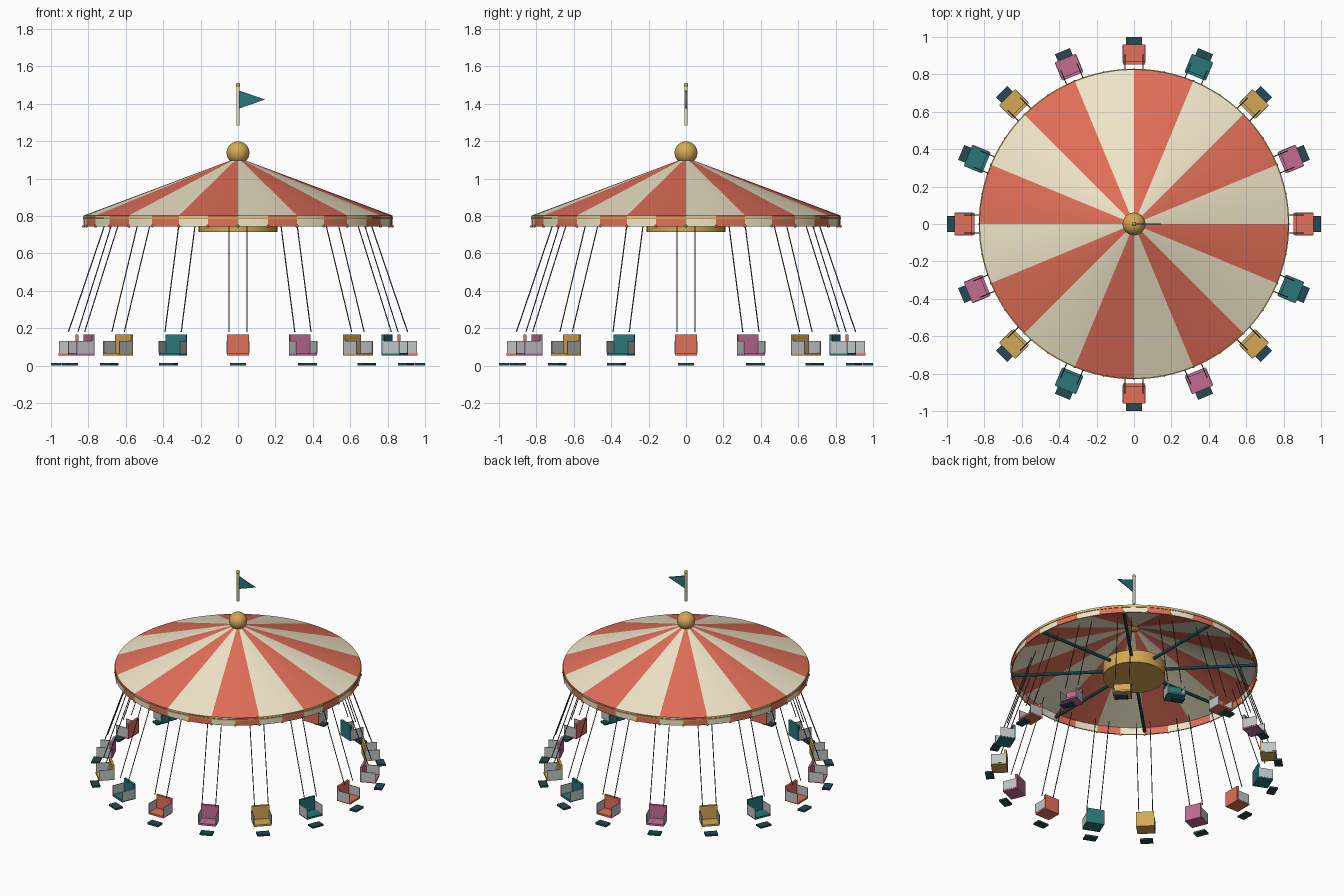
import bpy, bmesh
from math import sin, cos, pi, radians
from mathutils import Vector, Matrix

if "Cube" in bpy.data.objects:
    bpy.data.objects.remove(bpy.data.objects["Cube"])


def mat(name, r, g, b):
    m = bpy.data.materials.new(name)
    m.diffuse_color = (r, g, b, 1)
    m.use_nodes = True
    m.node_tree.nodes["Principled BSDF"].inputs["Base Color"].default_value = m.diffuse_color
    return m


RED = mat("coral", 0.76, 0.16, 0.10)
CREAM = mat("cream", 0.87, 0.79, 0.58)
GOLD = mat("gold", 0.65, 0.39, 0.09)
TEAL = mat("teal", 0.023, 0.18, 0.19)
PINK = mat("pink", 0.53, 0.15, 0.28)
DARK = mat("slate", 0.02, 0.065, 0.085)
STEEL = mat("steel", 0.08, 0.08, 0.09)
SILVER = mat("silver", 0.52, 0.56, 0.56)


def finish(name, bm, mats, smooth=False):
    bmesh.ops.recalc_face_normals(bm, faces=bm.faces)
    me = bpy.data.meshes.new(name)
    bm.to_mesh(me)
    bm.free()
    for m in mats:
        me.materials.append(m)
    ob = bpy.data.objects.new(name, me)
    bpy.context.collection.objects.link(ob)
    if smooth:
        bpy.ops.object.select_all(action='DESELECT')
        ob.select_set(True)
        bpy.context.view_layer.objects.active = ob
        bpy.ops.object.shade_smooth_by_angle(angle=radians(35))
    return ob


def box(name, lo, hi, m, turn=0):
    """Box between two corners, then turned about the z axis."""
    lo, hi = Vector(lo), Vector(hi)
    bm = bmesh.new()
    bmesh.ops.create_cube(bm, size=1)
    bmesh.ops.scale(bm, vec=hi - lo, verts=bm.verts)
    bmesh.ops.translate(bm, vec=(lo + hi) / 2, verts=bm.verts)
    bmesh.ops.rotate(bm, matrix=Matrix.Rotation(turn, 3, 'Z'), verts=bm.verts)
    return finish(name, bm, [m])


def rod(name, a, b, r, m, sides=12, turn=0):
    """Cylinder between two points, then turned about the z axis."""
    a, b = Vector(a), Vector(b)
    bm = bmesh.new()
    bmesh.ops.create_cone(bm, cap_ends=True, segments=sides, radius1=r, radius2=r, depth=(b - a).length)
    rot = (b - a).to_track_quat('Z', 'Y').to_matrix().to_4x4()
    place = Matrix.Rotation(turn, 4, 'Z') @ Matrix.Translation((a + b) / 2) @ rot
    bmesh.ops.transform(bm, matrix=place, verts=bm.verts)
    return finish(name, bm, [m], True)


def ball(name, c, r, m, u=24, v=14):
    bm = bmesh.new()
    bmesh.ops.create_uvsphere(bm, u_segments=u, v_segments=v, radius=r)
    bmesh.ops.translate(bm, vec=c, verts=bm.verts)
    return finish(name, bm, [m], True)


def striped(name, profile, sectors, steps, mats, closed=False):
    """Profile of (radius, z) spun round z, material alternating per sector."""
    bm = bmesh.new()
    n = sectors * steps
    rings = []
    for i in range(n):
        a = 2 * pi * i / n
        rings.append([bm.verts.new((r * cos(a), r * sin(a), z)) for r, z in profile])
    for i in range(n):
        p, q = rings[i], rings[(i + 1) % n]
        for j in range(len(profile) if closed else len(profile) - 1):
            k = (j + 1) % len(profile)
            f = bm.faces.new((p[j], q[j], q[k], p[k]))
            f.material_index = (i // steps) % len(mats)
    return finish(name, bm, mats, True)


# Canopy roof, valance and gold trim band
striped("canopy", [(0.02, 1.105), (0.825, 0.803), (0.818, 0.797), (0.02, 1.097)], 16, 6, [CREAM, RED], True)
striped("valance", [(0.818, 0.803), (0.826, 0.803), (0.826, 0.745), (0.818, 0.745)], 32, 3, [CREAM, RED], True)
striped("trim_band", [(0.824, 0.793), (0.830, 0.793), (0.830, 0.783), (0.824, 0.783)], 32, 3, [GOLD], True)
for i in range(32):
    a = 2 * pi * i / 32
    ball("rim_bulb", (0.825 * cos(a), 0.825 * sin(a), 0.746), 0.008, GOLD, 8, 6)

# Hub drum and spokes
rod("hub_drum", (0, 0, 0.715), (0, 0, 0.808), 0.21, GOLD, 48)
for i in range(8):
    rod("spoke", (0.2, 0, 0.77), (0.82, 0, 0.77), 0.011, TEAL, 10, i * pi / 4)

# Finial, flagpole and pennant
ball("finial", (0, 0, 1.138), 0.061, GOLD, 32, 20)
rod("flagpole", (0, 0, 1.285), (0, 0, 1.5), 0.009, CREAM, 16)
ball("flagpole_tip", (0, 0, 1.5), 0.012, GOLD, 16, 10)
bm = bmesh.new()
front = bm.faces.new([bm.verts.new((x, -0.002, z)) for x, z in ((0.006, 1.375), (0.145, 1.423), (0.006, 1.471))])
ext = bmesh.ops.extrude_face_region(bm, geom=[front], use_keep_orig=True)
bmesh.ops.translate(bm, vec=(0, 0.004, 0), verts=[g for g in ext["geom"] if isinstance(g, bmesh.types.BMVert)])
finish("pennant", bm, [TEAL])

# Sixteen outward-facing swing chairs
for i in range(16):
    t = i * pi / 8
    c = (RED, PINK, GOLD, TEAL)[i % 4]
    box("seat", (0.854, -0.06, 0.055), (0.96, 0.06, 0.068), c, t)
    box("seat_back", (0.854, -0.06, 0.055), (0.87, 0.06, 0.166), c, t)
    box("footrest", (0.945, -0.043, 0.0), (1.0, 0.043, 0.013), DARK, t)
    for s in (-1, 1):
        y0, y1 = sorted((s * 0.057, s * 0.062))
        box("side_panel", (0.862, y0, 0.064), (0.958, y1, 0.133), SILVER, t)
        rod("chain", (0.705, s * 0.047, 0.775), (0.907, s * 0.047, 0.18), 0.003, STEEL, 6, t)
